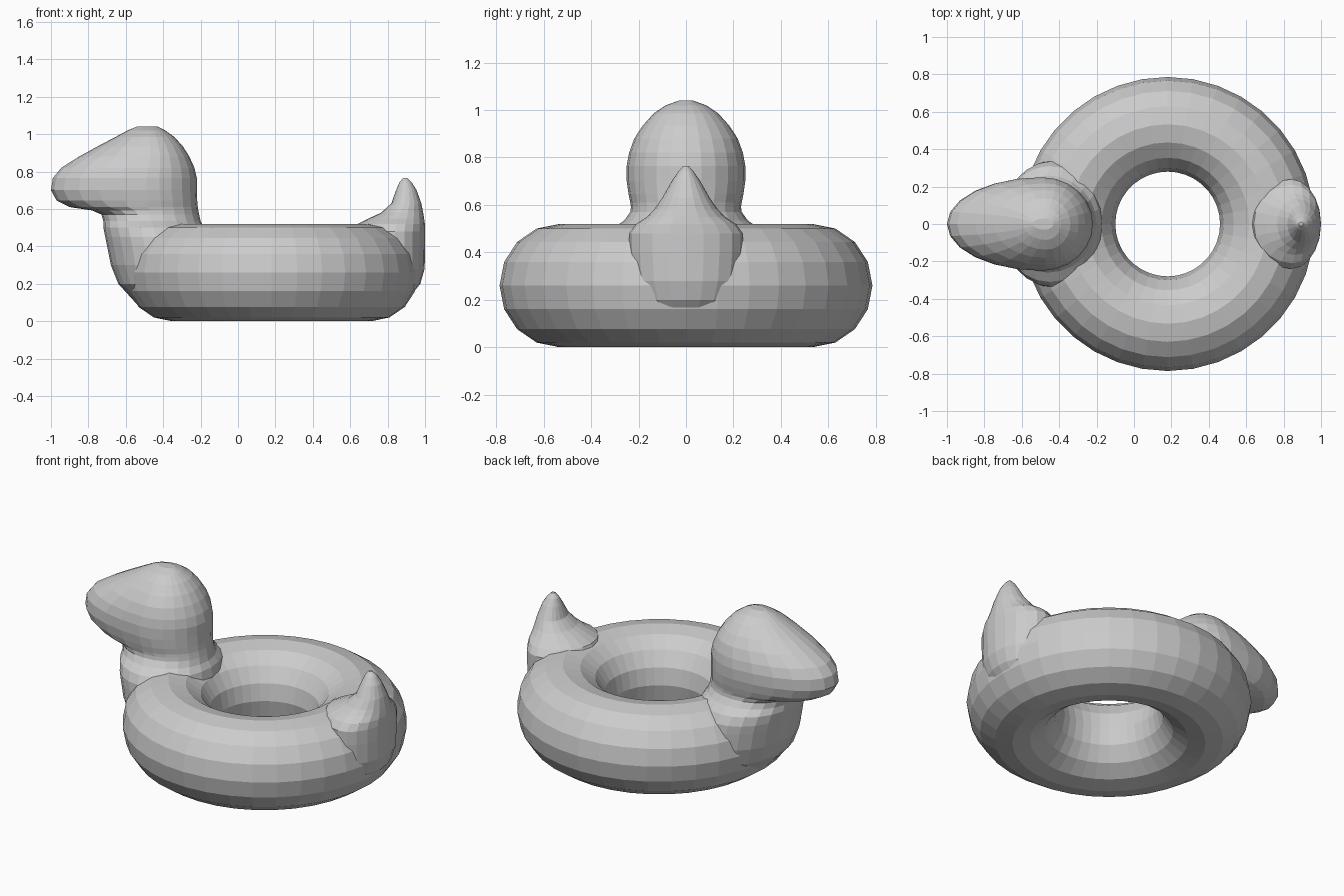
import bpy, bmesh
from math import cos, sin, tau


def finish(bm, name):
    bmesh.ops.recalc_face_normals(bm, faces=bm.faces)
    mesh = bpy.data.meshes.new(name)
    bm.to_mesh(mesh)
    bm.free()
    obj = bpy.data.objects.new(name, mesh)
    bpy.context.collection.objects.link(obj)
    return obj


def bridge(bm, a, b):
    n = len(a)
    for i in range(n):
        bm.faces.new((a[i], a[(i + 1) % n], b[(i + 1) % n], b[i]))


def loft(name, levels, n):
    """Stack of rings: (z, x left, x widest, x right, half width)."""
    bm = bmesh.new()
    rings = []
    for z, xl, xc, xr, w in levels:
        ring = []
        for i in range(n):
            c, s = cos(tau * i / n), sin(tau * i / n)
            x = xc + c * ((xr - xc) if c > 0 else (xc - xl))
            ring.append(bm.verts.new((x, w * s, z)))
        rings.append(ring)
    for a, b in zip(rings, rings[1:]):
        bridge(bm, a, b)
    bm.faces.new(rings[0])
    bm.faces.new(rings[-1])
    return finish(bm, name)


# Inflated ring
bm = bmesh.new()
around, tube = 36, 16
loops = []
for i in range(around):
    a = tau * i / around
    loop = []
    for j in range(tube):
        t = tau * j / tube
        r = 0.533 + 0.253 * cos(t)
        loop.append(bm.verts.new((0.18 + r * cos(a), r * sin(a), 0.26 + 0.26 * sin(t))))
    loops.append(loop)
for i in range(around):
    bridge(bm, loops[i], loops[(i + 1) % around])
body = finish(bm, "duck_float")

# Breast, neck, beak and head
head = loft("head", [
    (0.09, -0.54, -0.40, -0.25, 0.22),
    (0.20, -0.64, -0.42, -0.20, 0.32),
    (0.30, -0.68, -0.42, -0.20, 0.34),
    (0.40, -0.70, -0.43, -0.18, 0.34),
    (0.45, -0.71, -0.44, -0.17, 0.335),
    (0.50, -0.72, -0.45, -0.18, 0.31),
    (0.535, -0.72, -0.46, -0.20, 0.26),
    (0.57, -0.73, -0.47, -0.208, 0.235),
    (0.592, -0.78, -0.47, -0.212, 0.232),
    (0.61, -0.90, -0.48, -0.215, 0.235),
    (0.645, -0.97, -0.48, -0.218, 0.242),
    (0.70, -1.00, -0.49, -0.22, 0.25),
    (0.765, -0.99, -0.49, -0.22, 0.25),
    (0.82, -0.945, -0.48, -0.233, 0.24),
    (0.88, -0.85, -0.47, -0.26, 0.218),
    (0.935, -0.75, -0.47, -0.295, 0.182),
    (0.985, -0.655, -0.47, -0.34, 0.137),
    (1.02, -0.59, -0.47, -0.39, 0.085),
    (1.04, -0.54, -0.48, -0.43, 0.03),
], 24)

# Upturned tail
tail = loft("tail", [
    (0.12, 0.78, 0.84, 0.91, 0.14),
    (0.20, 0.70, 0.84, 0.975, 0.20),
    (0.28, 0.66, 0.84, 0.998, 0.23),
    (0.40, 0.64, 0.84, 1.00, 0.24),
    (0.48, 0.62, 0.84, 1.00, 0.24),
    (0.52, 0.64, 0.85, 0.999, 0.21),
    (0.55, 0.70, 0.86, 0.995, 0.165),
    (0.58, 0.765, 0.87, 0.99, 0.135),
    (0.63, 0.82, 0.89, 0.98, 0.10),
    (0.70, 0.845, 0.895, 0.955, 0.06),
    (0.74, 0.862, 0.895, 0.93, 0.033),
    (0.765, 0.882, 0.893, 0.905, 0.01),
], 20)

# Weld everything into one skin
bpy.context.view_layer.objects.active = body
for part in (head, tail):
    mod = body.modifiers.new("weld_" + part.name, "BOOLEAN")
    mod.operation = "UNION"
    mod.solver = "EXACT"
    mod.object = part
    bpy.ops.object.modifier_apply(modifier=mod.name)
    bpy.data.objects.remove(part)
